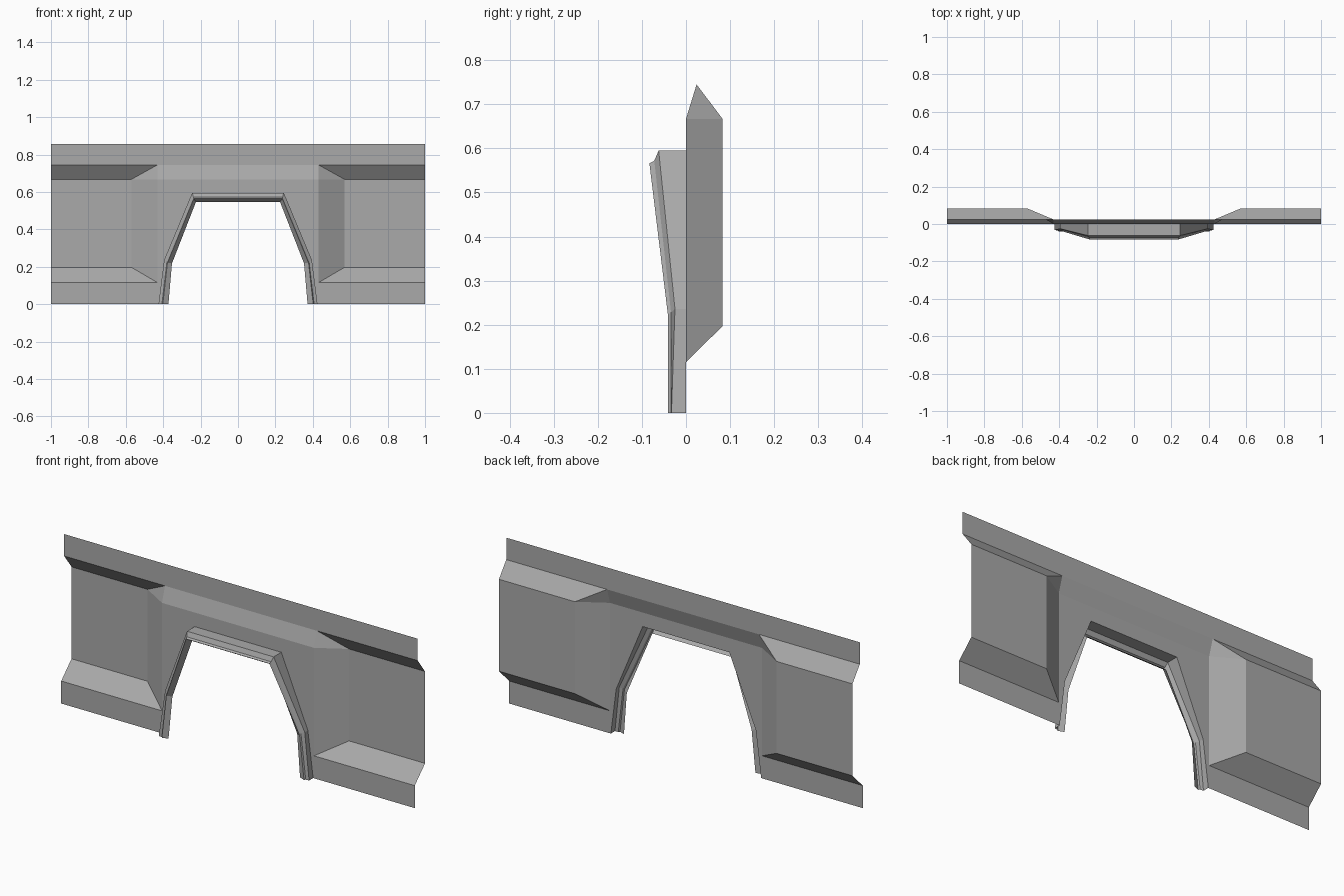
import bpy
import bmesh

cube = bpy.data.objects.get("Cube")
if cube:
    bpy.data.objects.remove(cube, do_unlink=True)

grey = bpy.data.materials.new("plain grey")
grey.use_nodes = True
grey.diffuse_color = (0.4, 0.4, 0.4, 1)
grey.node_tree.nodes["Principled BSDF"].inputs["Base Color"].default_value = (0.4, 0.4, 0.4, 1)


def mirrored_sheet(name, faces):
    """Weld the faces of one half together, then mirror across x."""
    bm = bmesh.new()
    for points in faces:
        bm.faces.new([bm.verts.new(p) for p in points])
    bmesh.ops.remove_doubles(bm, verts=bm.verts, dist=0.0005)
    mesh = bpy.data.meshes.new(name)
    bm.to_mesh(mesh)
    bm.free()
    mesh.materials.append(grey)
    obj = bpy.data.objects.new(name, mesh)
    bpy.context.collection.objects.link(obj)
    mirror = obj.modifiers.new("mirror", "MIRROR")
    mirror.use_axis = (True, False, False)
    mirror.merge_threshold = 0.0005
    return obj


def bridge(a, b):
    """Quads between two paths with equal point counts."""
    return [(a[i], b[i], b[i + 1], a[i + 1]) for i in range(len(a) - 1)]


# Wall: profile at the outer end and where the recess meets the centre
BACK, TOP_Y = 0.083, 0.024
FOOT, LOW, SILL, HEAD, BROW, TOP = 0, 0.115, 0.197, 0.667, 0.745, 0.857
end = [(1, 0, FOOT), (1, 0, LOW), (1, BACK, SILL), (1, BACK, HEAD), (1, TOP_Y, BROW), (1, TOP_Y, TOP)]
inner_x = [0.43, 0.43, 0.57, 0.57, 0.43, 0.43]
inner = [(x, y, z) for x, (_, y, z) in zip(inner_x, end)]
shoulder = (0.43, 0, HEAD)

# Arch opening: outer edge from foot to crown
arch = [(0.425, 0, FOOT), (0.395, 0, 0.236), (0.245, 0, 0.595), (0, 0, 0.595)]

wall = bridge(inner, end)
wall.append((inner[1], inner[2], inner[3], shoulder))          # slanted recess side
wall.append((shoulder, inner[3], inner[4]))                    # recess corner
wall.append(((0, 0, HEAD), shoulder, inner[4], (0, TOP_Y, BROW)))
wall.append(((0, TOP_Y, BROW), inner[4], inner[5], (0, TOP_Y, TOP)))
wall.append((arch[0], inner[0], inner[1], arch[1]))
wall.append((arch[1], inner[1], shoulder, arch[2]))
wall.append((arch[2], shoulder, (0, 0, HEAD), arch[3]))
mirrored_sheet("wall_panel", wall)


# Arch trim: stepped rings, each given as foot, knee and corner
def ring(foot, knee, corner):
    return [foot, knee, corner, (0, corner[1], corner[2])]


rings = [
    arch,
    ring((0.425, -0.033, FOOT), (0.395, -0.025, 0.236), (0.245, -0.062, 0.595)),
    ring((0.407, -0.034, FOOT), (0.380, -0.034, 0.228), (0.238, -0.072, 0.572)),
    ring((0.402, -0.041, FOOT), (0.377, -0.041, 0.222), (0.236, -0.083, 0.566)),
    ring((0.372, -0.030, FOOT), (0.353, -0.026, 0.218), (0.225, -0.050, 0.546)),
]
trim = []
for outer_ring, inner_ring in zip(rings, rings[1:]):
    trim += bridge(outer_ring, inner_ring)
mirrored_sheet("arch_trim", trim)
